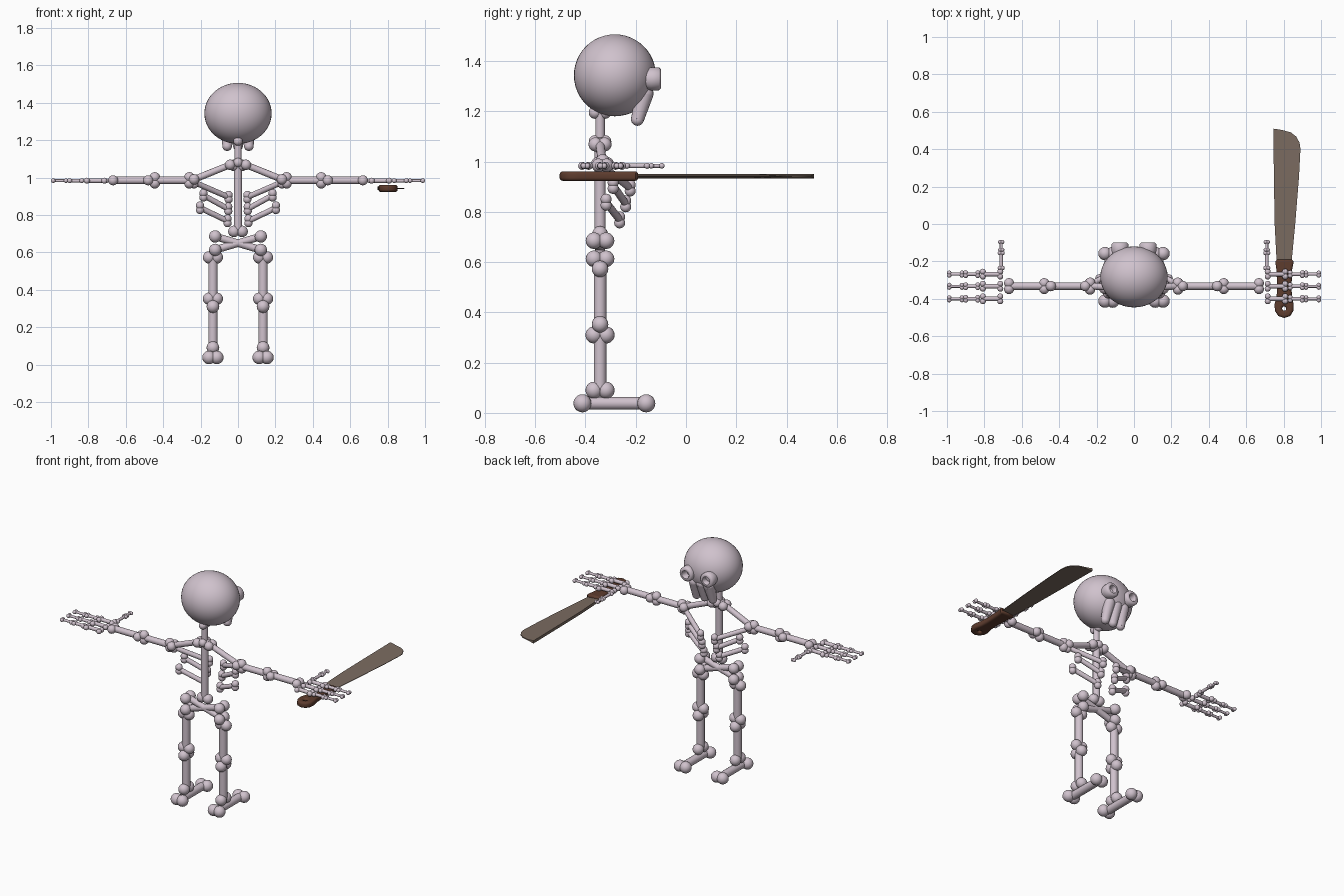
import bpy, bmesh, math
from mathutils import Vector, Matrix

if "Cube" in bpy.data.objects:
    bpy.data.objects.remove(bpy.data.objects["Cube"])


def material(name, rgb):
    m = bpy.data.materials.new(name)
    m.use_nodes = True
    m.diffuse_color = (*rgb, 1)
    m.node_tree.nodes["Principled BSDF"].inputs["Base Color"].default_value = (*rgb, 1)
    return m


BONE = material("pale bone", (0.63, 0.54, 0.61))
STEEL = material("dull steel", (0.20, 0.15, 0.12))
WOOD = material("dark wood", (0.11, 0.045, 0.027))


def finish(bm, name, mat, angle=50):
    bmesh.ops.recalc_face_normals(bm, faces=bm.faces)
    me = bpy.data.meshes.new(name)
    bm.to_mesh(me)
    bm.free()
    ob = bpy.data.objects.new(name, me)
    bpy.context.collection.objects.link(ob)
    me.materials.append(mat)
    smooth(ob, angle)
    return ob


def smooth(ob, angle):
    bpy.ops.object.select_all(action='DESELECT')
    bpy.context.view_layer.objects.active = ob
    ob.select_set(True)
    bpy.ops.object.shade_smooth_by_angle(angle=math.radians(angle))


def ball(bm, p, r):
    bmesh.ops.create_uvsphere(bm, u_segments=16, v_segments=10, radius=r,
                              matrix=Matrix.Translation(p))


def shaft(bm, p, q, r1, r2):
    d = q - p
    turn = Vector((0, 0, 1)).rotation_difference(d).to_matrix().to_4x4()
    bmesh.ops.create_cone(bm, cap_ends=True, segments=16, radius1=r1, radius2=r2,
                          depth=d.length, matrix=Matrix.Translation((p + q) / 2) @ turn)


def bone(name, p, q, r, axis, lobe, off):
    """Straight shaft with a pair of round knuckles at each end."""
    p, q = Vector(p), Vector(q)
    step = Vector([off if a == axis else 0 for a in "xyz"])
    bm = bmesh.new()
    shaft(bm, p, q, r, r)
    for end in (p, q):
        ball(bm, end + step, lobe)
        ball(bm, end - step, lobe)
    return finish(bm, name, BONE)


Y = -0.342      # body plane
AY = -0.332     # arm plane

# Skull
bm = bmesh.new()
bmesh.ops.create_uvsphere(bm, u_segments=40, v_segments=24, radius=1)
bmesh.ops.transform(bm, verts=bm.verts,
                    matrix=Matrix.Translation((0, -0.283, 1.343)) @ Matrix.Diagonal((0.18, 0.163, 0.163, 1)))
finish(bm, "skull", BONE)

# Upper teeth
for name, x in (("left", 0.058), ("middle", 0), ("right", -0.058)):
    bm = bmesh.new()
    top, tip = Vector((x * 0.9, -0.165, 1.27)), Vector((x, -0.193, 1.168))
    shaft(bm, top, tip, 0.036, 0.026)
    ball(bm, top, 0.036)
    ball(bm, tip, 0.026)
    finish(bm, name + "_tooth", BONE)

# Spine and neck
bone("spine", (0, Y, 0.712), (0, Y, 1.065), 0.022, "x", 0.031, 0.022)
bone("neck", (0, Y, 1.08), (0, Y, 1.195), 0.019, "y", 0.025, 0.02)

for side, s in (("left", 1), ("right", -1)):
    def part(name, p, q, *rest):
        bone(side + "_" + name, (s * p[0], *p[1:]), (s * q[0], *q[1:]), *rest)

    # Eye socket: a thick rolled rim
    bm = bmesh.new()
    outline = [(0.021, -0.17), (0.021, -0.108), (0.026, -0.1), (0.038, -0.1),
               (0.046, -0.108), (0.046, -0.14), (0.038, -0.17)]
    verts = [bm.verts.new((r, y, 0)) for r, y in outline]
    edges = [bm.edges.new((verts[i - 1], verts[i])) for i in range(len(verts))]
    bmesh.ops.spin(bm, geom=verts + edges, cent=(0, 0, 0), axis=(0, 1, 0),
                   angle=math.tau, steps=24, use_duplicate=False)
    bmesh.ops.remove_doubles(bm, verts=bm.verts, dist=0.0005)
    bmesh.ops.translate(bm, verts=bm.verts, vec=(s * 0.075, 0, 1.329))
    finish(bm, side + "_eye_socket", BONE)

    # Hips, leg and foot
    part("pelvis", (0.122, Y, 0.685), (-0.122, Y, 0.613), 0.02, "y", 0.033, 0.024)
    part("thigh", (0.134, Y, 0.573), (0.134, Y, 0.352), 0.025, "x", 0.033, 0.021)
    part("shin", (0.134, Y, 0.31), (0.134, Y, 0.09), 0.025, "y", 0.034, 0.024)
    part("foot", (0.134, -0.412, 0.038), (0.134, -0.158, 0.038), 0.025, "x", 0.036, 0.021)

    # Collar bone and ribs
    part("collar_bone", (0.042, Y, 1.068), (0.235, AY, 0.99), 0.018, "y", 0.028, 0.018)
    ribs = [((0.235, -0.325, 0.975), (0.05, -0.222, 0.895)),
            ((0.185, -0.29, 0.905), (0.052, -0.24, 0.832)),
            ((0.203, -0.318, 0.838), (0.056, -0.264, 0.768))]
    for i, (a, b) in enumerate(ribs):
        part("rib_%d" % (i + 1), a, b, 0.015, "z", 0.022, 0.012)

    # Arm
    part("upper_arm", (0.26, AY, 0.985), (0.445, AY, 0.985), 0.02, "z", 0.028, 0.016)
    part("forearm", (0.48, AY, 0.985), (0.668, AY, 0.985), 0.02, "y", 0.027, 0.016)

    # Hand: three fingers of three bones each, and a thumb
    for i, y in enumerate((-0.268, -0.333, -0.4)):
        f = "finger_%d_" % (i + 1)
        part(f + "palm", (0.715, y, 0.983), (0.808, y, 0.983), 0.012, "y", 0.016, 0.013)
        part(f + "middle", (0.835, y, 0.983), (0.9, y, 0.983), 0.01, "y", 0.013, 0.008)
        part(f + "end", (0.92, y, 0.983), (0.988, y, 0.983), 0.008, "y", 0.012, 0.007)
    part("thumb_base", (0.71, -0.235, 0.983), (0.71, -0.155, 0.983), 0.009, "x", 0.012, 0.007)
    part("thumb_end", (0.71, -0.138, 0.983), (0.71, -0.096, 0.983), 0.008, "x", 0.011, 0.006)

# Blade: thick back, thin cutting edge
bm = bmesh.new()
back = [(0.765, -0.25), (0.752, 0), (0.748, 0.25), (0.745, 0.51)]
edge = [(0.838, -0.25), (0.862, 0), (0.882, 0.25), (0.89, 0.4)]
tip = [(0.885, 0.435), (0.867, 0.468), (0.838, 0.49), (0.79, 0.503)]
rows = []
for z in (0.951, 0.933):
    mid = 0.942
    row = [bm.verts.new((x, y, z)) for x, y in back]
    row += [bm.verts.new((x, y, mid + (z - mid) * 0.35)) for x, y in reversed(tip)]
    row += [bm.verts.new((x, y, mid + (z - mid) * 0.15)) for x, y in reversed(edge)]
    bm.faces.new(row)
    rows.append(row)
for i in range(len(rows[0])):
    bm.faces.new((rows[0][i - 1], rows[0][i], rows[1][i], rows[1][i - 1]))
bmesh.ops.triangulate(bm, faces=[f for f in bm.faces if len(f.verts) > 4])
finish(bm, "blade", STEEL, 25)

# Handle: rounded outline with a lanyard hole near the end
cu = bpy.data.curves.new("handle", 'CURVE')
cu.dimensions, cu.fill_mode = '2D', 'BOTH'
cu.extrude, cu.bevel_depth, cu.bevel_resolution, cu.offset = 0.006, 0.013, 3, -0.013
grip = [(0.755, -0.2), (0.765, -0.19), (0.845, -0.19), (0.854, -0.2), (0.846, -0.24),
        (0.842, -0.34), (0.845, -0.39), (0.854, -0.43), (0.852, -0.465), (0.835, -0.492),
        (0.803, -0.503), (0.772, -0.492), (0.754, -0.465), (0.751, -0.43), (0.762, -0.39),
        (0.766, -0.34), (0.761, -0.24)]
# The bevel offset grows the hole inwards, so its outline starts small
hole = [(0.803 + 0.011 * math.cos(a * math.tau / 12), -0.452 + 0.011 * math.sin(a * math.tau / 12))
        for a in range(12)]
for loop in (grip, hole):
    sp = cu.splines.new('POLY')
    sp.points.add(len(loop) - 1)
    for pt, (x, y) in zip(sp.points, reversed(loop) if loop is grip else reversed(hole)):
        pt.co = (x, y, 0, 1)
    sp.use_cyclic_u = True
handle = bpy.data.objects.new("handle", cu)
handle.location.z = 0.942
bpy.context.collection.objects.link(handle)
cu.materials.append(WOOD)
bpy.ops.object.select_all(action='DESELECT')
bpy.context.view_layer.objects.active = handle
handle.select_set(True)
bpy.ops.object.convert(target='MESH')
smooth(bpy.context.view_layer.objects.active, 40)
